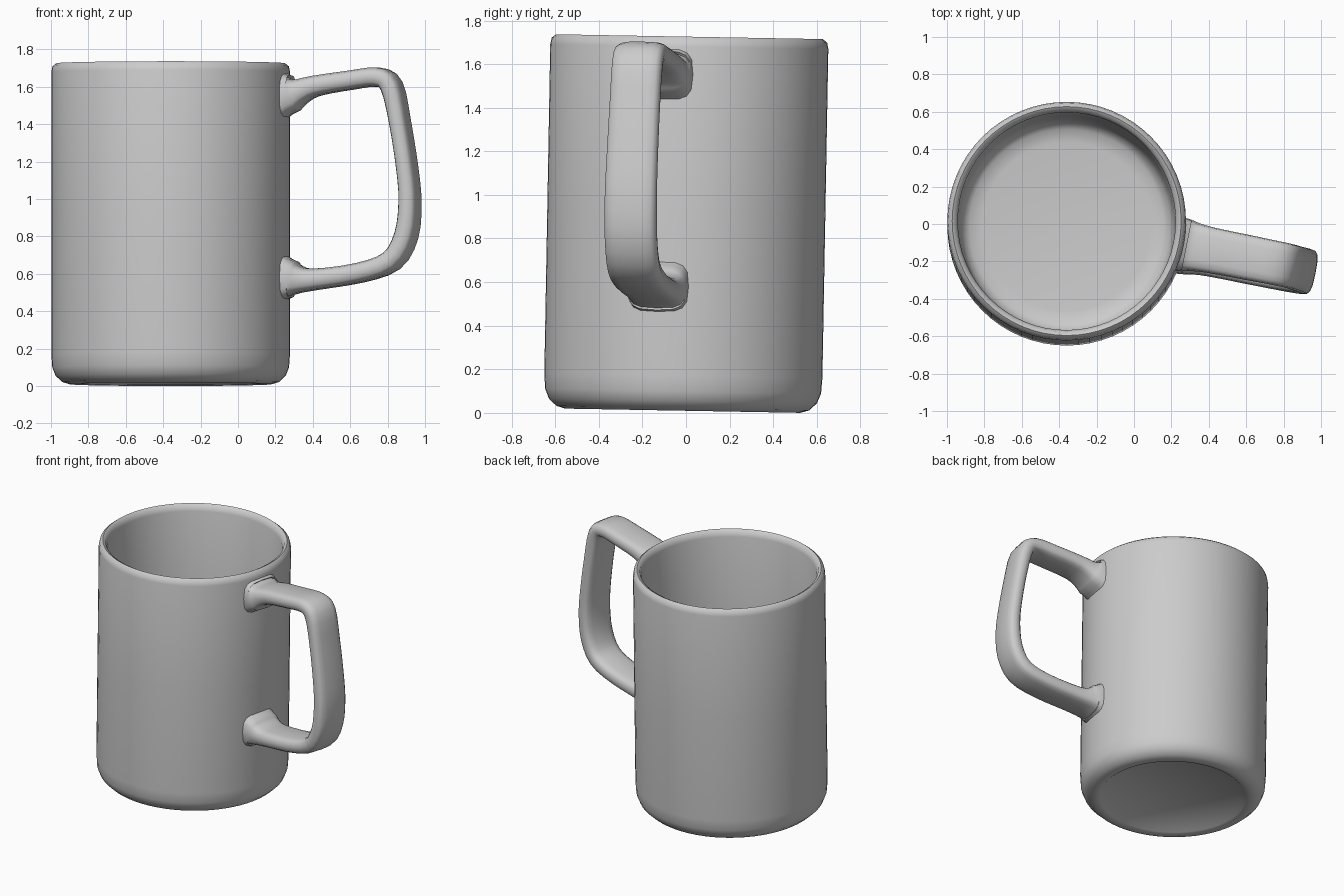
import bpy, bmesh, math
from mathutils import Vector

if "Cube" in bpy.data.objects:
    bpy.data.objects.remove(bpy.data.objects["Cube"])

AXIS_X = -0.36                    # centre line of the cup
YAW = math.radians(-11.3)         # handle direction around the cup
LEAN = -0.018                     # whole mug leans very slightly


def skin(name, rings, cap_ends, angle):
    """Bridge a list of closed rings of points into one smooth-shaded object."""
    bm = bmesh.new()
    loops = [[bm.verts.new(p) for p in ring] for ring in rings]
    n = len(loops[0])
    for a, b in zip(loops, loops[1:]):
        for i in range(n):
            j = (i + 1) % n
            bm.faces.new((a[i], a[j], b[j], b[i]))
    if cap_ends:
        bm.faces.new(loops[0])
        bm.faces.new(loops[-1])
    bmesh.ops.remove_doubles(bm, verts=bm.verts, dist=1e-5)
    bmesh.ops.recalc_face_normals(bm, faces=bm.faces)
    mesh = bpy.data.meshes.new(name)
    bm.to_mesh(mesh)
    bm.free()
    obj = bpy.data.objects.new(name, mesh)
    bpy.context.collection.objects.link(obj)
    obj.location = (AXIS_X, -0.015, 0.01)
    obj.rotation_euler = (LEAN, 0, 0)
    bpy.ops.object.select_all(action='DESELECT')
    obj.select_set(True)
    bpy.context.view_layer.objects.active = obj
    bpy.ops.object.shade_smooth_by_angle(angle=math.radians(angle))
    return obj


# Cup: lathe profile (radius, z) from recessed base, up the wall, over the rim, to inner floor
profile = [(0, 0.03), (0.47, 0.03), (0.50, 0.005), (0.54, 0), (0.58, 0.012),
           (0.615, 0.045), (0.633, 0.09), (0.638, 0.16), (0.638, 0.9), (0.638, 1.67),
           (0.632, 1.70), (0.612, 1.716), (0.592, 1.705), (0.582, 1.67),
           (0.578, 0.9), (0.572, 0.22), (0.555, 0.16), (0.52, 0.13), (0.45, 0.12), (0, 0.12)]
SIDES = 64
cup_rings = [[(r * math.cos(2 * math.pi * k / SIDES), r * math.sin(2 * math.pi * k / SIDES), z)
              for k in range(SIDES)] for r, z in profile]
skin("cup", cup_rings, False, 50)

# Handle: stations of (distance from cup axis, z, half thickness, half width)
stations = [Vector(s) for s in (
    (0.605, 1.54, 0.135, 0.145), (0.655, 1.545, 0.105, 0.14), (0.70, 1.56, 0.072, 0.13),
    (0.79, 1.592, 0.056, 0.122), (0.98, 1.622, 0.052, 0.12), (1.13, 1.638, 0.052, 0.118),
    (1.205, 1.59, 0.054, 0.118), (1.25, 1.40, 0.050, 0.118), (1.29, 1.15, 0.050, 0.12),
    (1.305, 0.97, 0.052, 0.122), (1.285, 0.79, 0.056, 0.122), (1.205, 0.655, 0.056, 0.122),
    (1.03, 0.592, 0.054, 0.122), (0.79, 0.558, 0.058, 0.122), (0.70, 0.558, 0.076, 0.13),
    (0.655, 0.565, 0.105, 0.138), (0.605, 0.57, 0.13, 0.142))]


def spline(points, steps):
    """Catmull-Rom samples through the points."""
    ext = [points[0] * 2 - points[1]] + points + [points[-1] * 2 - points[-2]]
    out = []
    for a, b, c, d in zip(ext, ext[1:], ext[2:], ext[3:]):
        for k in range(steps):
            t = k / steps
            out.append(0.5 * (2 * b + (c - a) * t + (2 * a - 5 * b + 4 * c - d) * t * t
                              + (3 * b - a - 3 * c + d) * t ** 3))
    return out + [points[-1]]


def soft(v):
    """Push a circle coordinate outward into a rounded rectangle."""
    return math.copysign(abs(v) ** 0.6, v)


path = spline(stations, 3)
handle_rings = []
for i, p in enumerate(path):
    d = path[min(i + 1, len(path) - 1)] - path[max(i - 1, 0)]
    tangent = Vector((d[0], d[1])).normalized()
    if i < 4:
        tangent = Vector((1, 0))
    elif i > len(path) - 5:
        tangent = Vector((-1, 0))
    ring = []
    for k in range(16):
        a = 2 * math.pi * k / 16
        u, w = p[2] * soft(math.cos(a)), p[3] * soft(math.sin(a))
        s, z = p[0] - tangent.y * u, p[1] + tangent.x * u
        ring.append((s * math.cos(YAW) - w * math.sin(YAW),
                     s * math.sin(YAW) + w * math.cos(YAW), z))
    handle_rings.append(ring)
skin("handle", handle_rings, True, 60)
